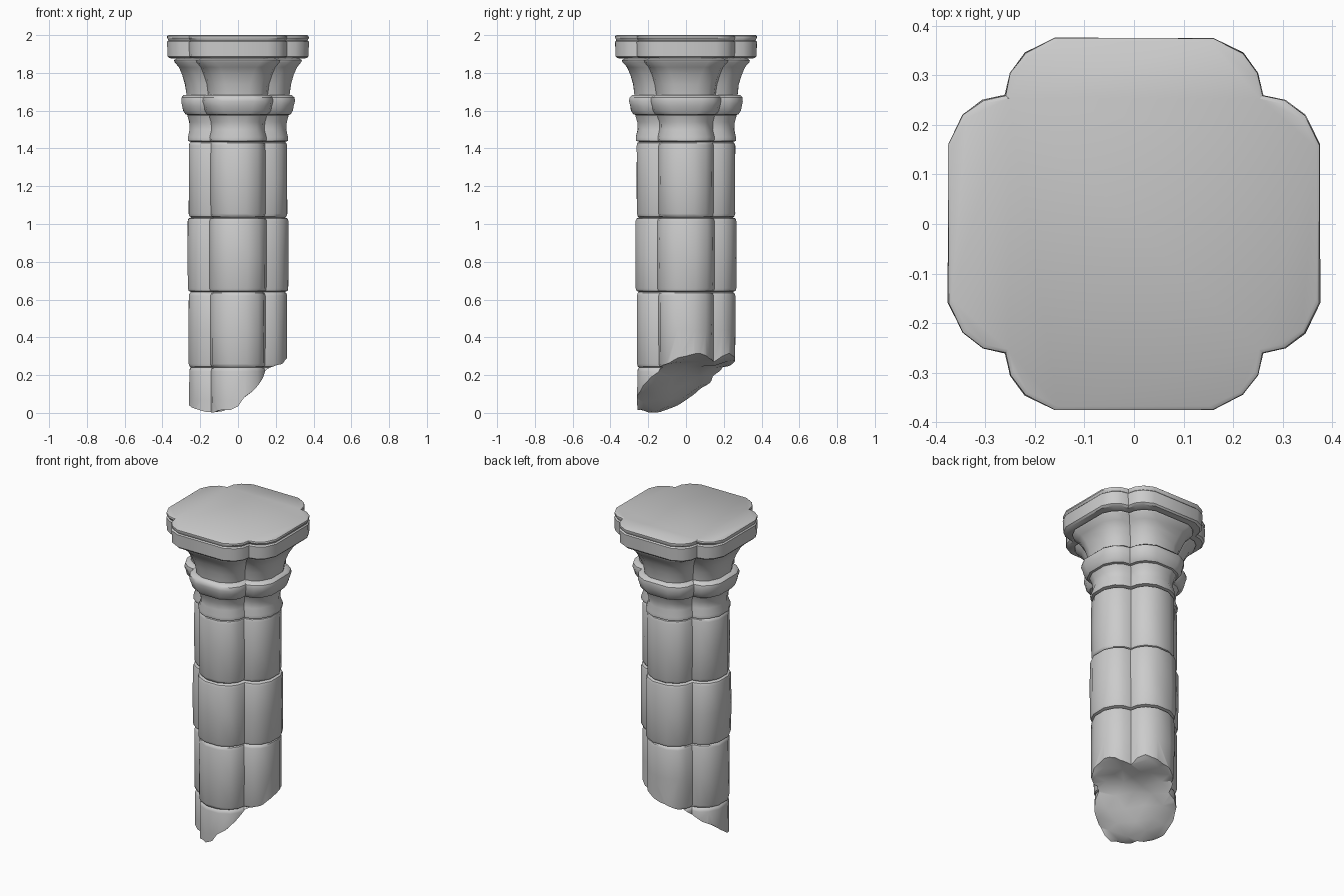
import bpy, bmesh, math, random

if "Cube" in bpy.data.objects:
    bpy.data.objects.remove(bpy.data.objects["Cube"])

random.seed(4)


def outline(e):
    """Four-lobed section with half-width e and a notch at each corner."""
    n = e - 0.115
    lobe = [(-n, n), (0.01 - n, n + 0.045), (0.04 - n, n + 0.085), (0.10 - n, e),
            (n - 0.10, e), (n - 0.04, n + 0.085), (n - 0.01, n + 0.045)]
    pts = []
    for k in range(4):
        c, s = math.cos(-k * math.pi / 2), math.sin(-k * math.pi / 2)
        pts += [(x * c - y * s, x * s + y * c) for x, y in lobe]
    return pts


def finish(bm, name):
    bmesh.ops.recalc_face_normals(bm, faces=bm.faces)
    me = bpy.data.meshes.new(name)
    bm.to_mesh(me)
    bm.free()
    ob = bpy.data.objects.new(name, me)
    bpy.context.collection.objects.link(ob)
    return ob


def loft(name, profile, bottom=False, top=False, wear=0.0015):
    """Stack lobed sections along a (z, half-width) profile."""
    bm = bmesh.new()
    rings = []
    for z, e in profile:
        rings.append([bm.verts.new((x + random.uniform(-wear, wear),
                                    y + random.uniform(-wear, wear), z))
                      for x, y in outline(e)])
    for a, b in zip(rings, rings[1:]):
        for i in range(len(a)):
            j = (i + 1) % len(a)
            bm.faces.new((a[i], a[j], b[j], b[i]))
    if bottom:
        bm.faces.new(rings[0])
    if top:
        bm.faces.new(rings[-1])
    return finish(bm, name)


def activate(ob):
    bpy.ops.object.select_all(action='DESELECT')
    ob.select_set(True)
    bpy.context.view_layer.objects.active = ob


# Shaft: stone drums with rounded joints
joints = [-0.1, 0.24, 0.64, 1.035, 1.435]
widths = [0.258, 0.26, 0.266, 0.26]
prof = []
for z0, z1, w in zip(joints, joints[1:], widths):
    prof += [(z0, 0.248), (z0 + 0.006, w - 0.004), (z0 + 0.02, w),
             ((z0 + z1) / 2, w + 0.001), (z1 - 0.02, w), (z1 - 0.006, w - 0.004)]
prof.append((joints[-1], 0.248))
shaft = loft("shaft", prof, bottom=True, top=True)

# Broken base: rough slanted surface that cuts the shaft
heights = [[0.05, 0.01, 0.02, 0.19, 0.26],
           [0.05, -0.02, 0.06, 0.22, 0.28],
           [0.05, 0.09, 0.20, 0.27, 0.33],
           [0.16, 0.20, 0.25, 0.28, 0.31],
           [0.25, 0.25, 0.27, 0.35, 0.37]]


def break_height(x, y):
    u, v = (x + 0.3) / 0.15, (y + 0.3) / 0.15
    i, j = min(3, max(0, int(u))), min(3, max(0, int(v)))
    u, v = u - i, v - j
    low = heights[j][i] * (1 - u) + heights[j][i + 1] * u
    high = heights[j + 1][i] * (1 - u) + heights[j + 1][i + 1] * u
    return low * (1 - v) + high * v


bm = bmesh.new()
bmesh.ops.create_grid(bm, x_segments=8, y_segments=8, size=0.3)
for v in bm.verts:
    v.co.z = max(0.0, break_height(v.co.x, v.co.y) + random.uniform(-0.018, 0.018))
bmesh.ops.triangulate(bm, faces=bm.faces[:])
rim = [e for e in bm.edges if e.is_boundary]
new = bmesh.ops.extrude_edge_only(bm, edges=rim)["geom"]
for v in new:
    if isinstance(v, bmesh.types.BMVert):
        v.co.z = -0.3
bmesh.ops.holes_fill(bm, edges=bm.edges[:], sides=0)
cutter = finish(bm, "break_cutter")
cutter.hide_render = True

cut = shaft.modifiers.new("break", 'BOOLEAN')
cut.operation = 'DIFFERENCE'
cut.solver = 'EXACT'
cut.object = cutter
activate(shaft)
bpy.ops.object.modifier_apply(modifier=cut.name)
bpy.data.objects.remove(cutter)

# Capital: neck, ring and flared bell
neck = loft("neck", [(1.435, 0.248), (1.44, 0.264), (1.46, 0.265), (1.50, 0.255),
                     (1.54, 0.257), (1.575, 0.268), (1.578, 0.26)])
ring = loft("neck_ring", [(1.575, 0.258), (1.58, 0.277), (1.60, 0.290), (1.625, 0.295),
                          (1.65, 0.301), (1.67, 0.298), (1.683, 0.285), (1.684, 0.272)])
bell = loft("bell", [(1.68, 0.272), (1.74, 0.280), (1.79, 0.295), (1.83, 0.312),
                     (1.857, 0.335), (1.868, 0.338), (1.875, 0.325)])

# Top slab
slab = loft("top_slab", [(1.875, 0.322), (1.878, 0.364), (1.888, 0.373), (1.965, 0.375),
                         (1.972, 0.369), (1.985, 0.375), (1.995, 0.374), (2.0, 0.368)],
            top=True, wear=0.001)
for v in slab.data.vertices:
    v.co.z = min(v.co.z, 2.0)

for ob in (shaft, neck, ring, bell, slab):
    activate(ob)
    bpy.ops.object.shade_smooth_by_angle(angle=math.radians(35))
